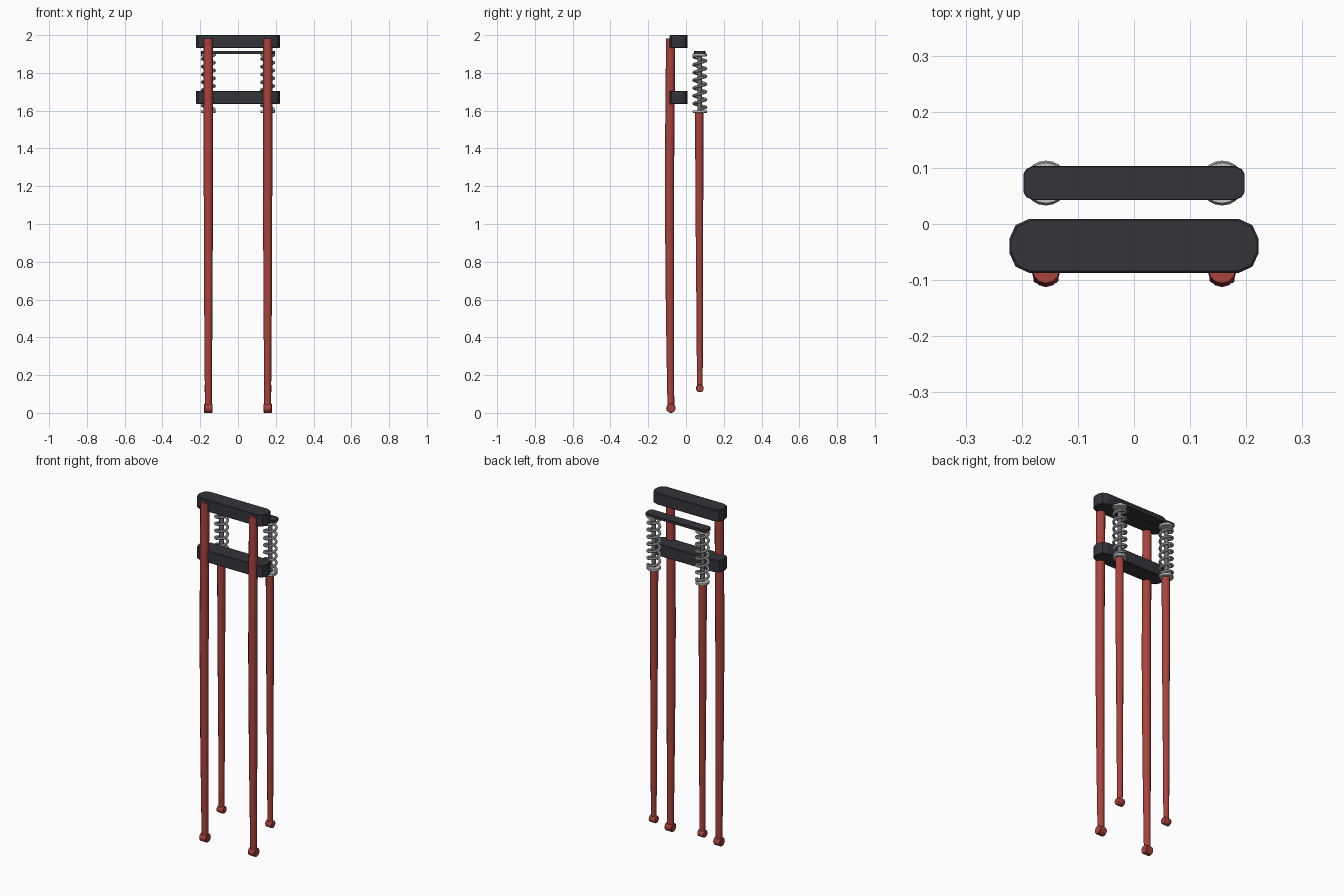
import bpy, bmesh, math
from mathutils import Vector

if "Cube" in bpy.data.objects:
    bpy.data.objects.remove(bpy.data.objects["Cube"])


def material(name, color):
    m = bpy.data.materials.new(name)
    m.diffuse_color = (*color, 1)
    m.use_nodes = True
    m.node_tree.nodes["Principled BSDF"].inputs["Base Color"].default_value = m.diffuse_color
    return m


RED = material("red paint", (0.40, 0.055, 0.045))
BLACK = material("charcoal", (0.035, 0.033, 0.042))
STEEL = material("light steel", (0.56, 0.56, 0.56))
ROD = material("dark steel", (0.16, 0.16, 0.17))


def finish(bm, name, mat, smooth=True):
    bmesh.ops.recalc_face_normals(bm, faces=bm.faces)
    me = bpy.data.meshes.new(name)
    bm.to_mesh(me)
    bm.free()
    me.materials.append(mat)
    ob = bpy.data.objects.new(name, me)
    bpy.context.collection.objects.link(ob)
    if smooth:
        bpy.ops.object.select_all(action='DESELECT')
        ob.select_set(True)
        bpy.context.view_layer.objects.active = ob
        bpy.ops.object.shade_smooth_by_angle(angle=math.radians(40))
    return ob


def loft(name, rings, mat, smooth=True):
    """Skin a list of point rings and cap both ends."""
    bm = bmesh.new()
    loops = [[bm.verts.new(p) for p in ring] for ring in rings]
    n = len(loops[0])
    for a, b in zip(loops, loops[1:]):
        for i in range(n):
            bm.faces.new((a[i], a[(i + 1) % n], b[(i + 1) % n], b[i]))
    bm.faces.new(loops[0][::-1])
    bm.faces.new(loops[-1])
    return finish(bm, name, mat, smooth)


def tube(name, x, stations, mat, sides=12):
    """Upright round part; stations are (z, y, radius)."""
    angles = [2 * math.pi * i / sides for i in range(sides)]
    return loft(name, [[(x + r * math.cos(a), y + r * math.sin(a), z) for a in angles]
                       for z, y, r in stations], mat)


def eyelet(name, x, y, z, r, half, mat, sides=14):
    """Round mounting eye lying along x."""
    angles = [2 * math.pi * i / sides for i in range(sides)]
    prof = [(-half, r * 0.88), (-half + 0.003, r), (half - 0.003, r), (half, r * 0.88)]
    return loft(name, [[(x + dx, y + q * math.cos(a), z + q * math.sin(a)) for a in angles]
                       for dx, q in prof], mat)


def bar(name, outline, cy, z0, z1, bevel):
    """Horizontal bar from a quarter outline mirrored in x and y."""
    q = outline
    pts = (q + [(-x, y) for x, y in q[::-1]] + [(-x, -y) for x, y in q]
           + [(x, -y) for x, y in q[::-1]])
    def ring(z, d):
        return [(x - math.copysign(d, x), cy + y - math.copysign(d, y), z) for x, y in pts]
    return loft(name, [ring(z0, bevel), ring(z0 + bevel, 0), ring(z1 - bevel, 0),
                       ring(z1, bevel)], BLACK, False)


def spring(name, x, y, z0, z1, radius, wire, turns, steps=20, sides=8):
    """Coil spring swept along a helix."""
    rings = []
    total = turns * steps
    for k in range(total + 1):
        t = 2 * math.pi * k / steps
        out = Vector((math.cos(t), math.sin(t), 0))
        c = Vector((x, y, z0 + (z1 - z0) * k / total)) + out * radius
        rings.append([c + out * wire * math.cos(a) + Vector((0, 0, wire * math.sin(a)))
                      for a in (2 * math.pi * i / sides for i in range(sides))])
    return loft(name, rings, STEEL)


# Two clamps that hold the front tubes
clamp = [(0.222, 0.013), (0.211, 0.037), (0.187, 0.048)]
bar("upper_clamp", clamp, -0.039, 1.932, 2.0, 0.003)
bar("lower_clamp", clamp, -0.039, 1.635, 1.705, 0.003)

# Thin plate joining the spring tops
bar("spring_bridge", [(0.197, 0.016), (0.192, 0.025), (0.181, 0.03)], 0.073,
    1.9, 1.916, 0.001)

for side, x in (("left", -0.157), ("right", 0.157)):
    # Long front tube with its lower eye
    tube(side + "_front_tube", x,
         [(0.03, -0.080, 0.018), (0.30, -0.083, 0.020), (0.62, -0.085, 0.0225),
          (1.20, -0.088, 0.0245), (1.70, -0.084, 0.0245), (1.983, -0.081, 0.0245)], RED)
    eyelet(side + "_front_eye", x, -0.080, 0.025, 0.025, 0.022, RED)

    # Shorter rear tube with its lower eye
    tube(side + "_rear_tube", x,
         [(0.13, 0.073, 0.015), (0.45, 0.073, 0.017), (1.0, 0.071, 0.020),
          (1.595, 0.070, 0.0225)], RED)
    eyelet(side + "_rear_eye", x, 0.073, 0.13, 0.021, 0.020, RED)

    # Inner rod, coil spring and its two seats
    tube(side + "_rod", x, [(1.59, 0.072, 0.012), (1.905, 0.072, 0.012)], ROD)
    spring(side + "_spring", x, 0.073, 1.607, 1.895, 0.0325, 0.0075, 7)
    for level, z in (("lower", 1.588), ("upper", 1.888)):
        tube(side + "_" + level + "_spring_seat", x,
             [(z, 0.073, 0.036), (z + 0.002, 0.073, 0.038), (z + 0.012, 0.073, 0.038),
              (z + 0.014, 0.073, 0.036)], STEEL, 16)
